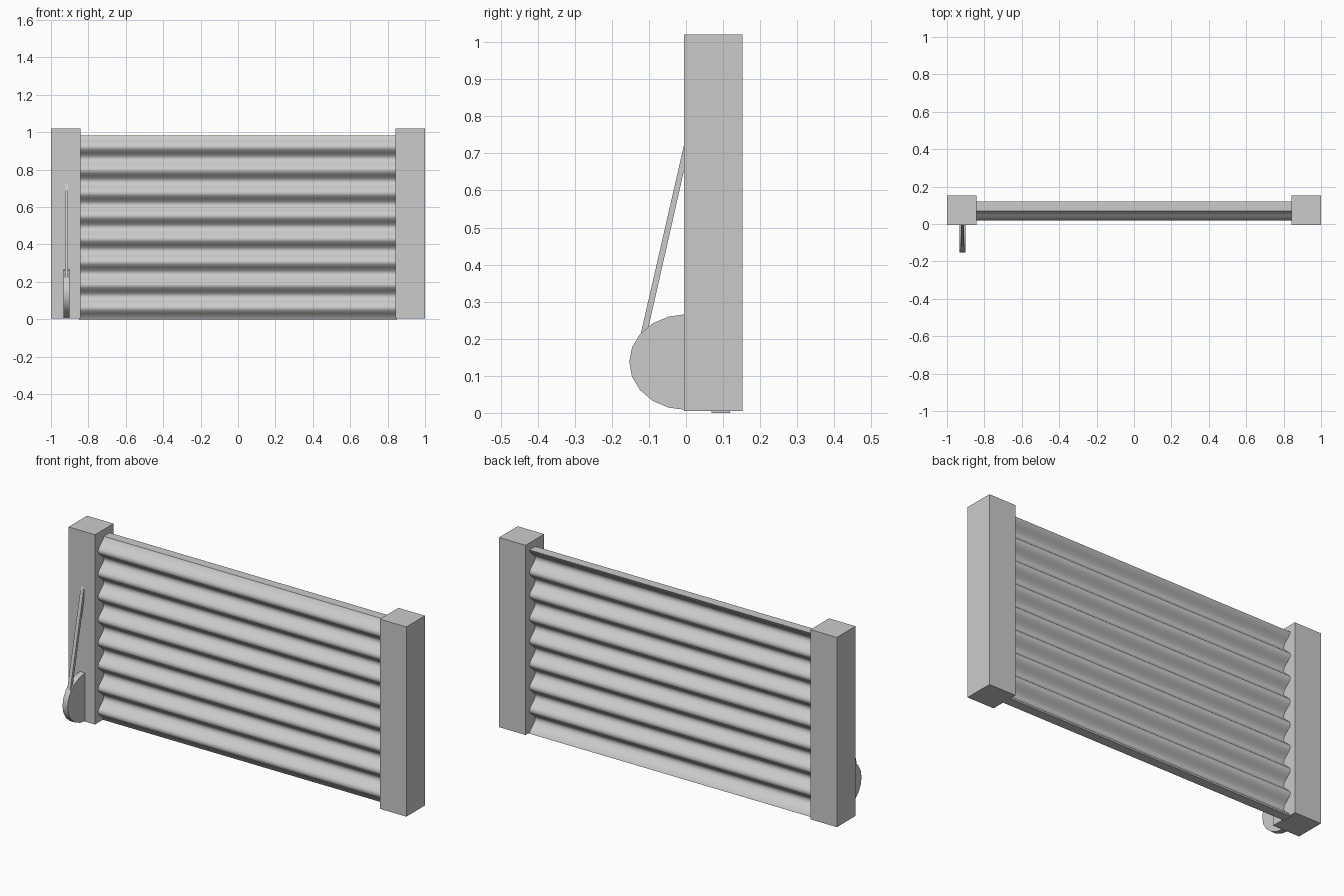
import bpy, bmesh, math

if "Cube" in bpy.data.objects:
    bpy.data.objects.remove(bpy.data.objects["Cube"])


def extrude_profile(name, profile, x0, x1, smooth=None):
    """Closed (y, z) profile extruded along x from x0 to x1."""
    bm = bmesh.new()
    a = [bm.verts.new((x0, y, z)) for y, z in profile]
    b = [bm.verts.new((x1, y, z)) for y, z in profile]
    n = len(profile)
    bm.faces.new(a)
    bm.faces.new(b[::-1])
    for i in range(n):
        j = (i + 1) % n
        bm.faces.new((a[i], b[i], b[j], a[j]))
    bmesh.ops.recalc_face_normals(bm, faces=bm.faces[:])
    me = bpy.data.meshes.new(name)
    bm.to_mesh(me)
    bm.free()
    ob = bpy.data.objects.new(name, me)
    bpy.context.collection.objects.link(ob)
    if smooth:
        bpy.ops.object.select_all(action='DESELECT')
        ob.select_set(True)
        bpy.context.view_layer.objects.active = ob
        bpy.ops.object.shade_smooth_by_angle(angle=math.radians(smooth))
    return ob


# Side posts
post = [(-0.005, 0.005), (0.152, 0.005), (0.152, 1.02), (-0.005, 1.02)]
extrude_profile("left_post", post, -1.0, -0.843)
extrude_profile("right_post", post, 0.843, 1.0)

# Corrugated shutter: front wave going up, back wave (same phase) going down
WAVES, STEPS, HEIGHT = 8, 8, 0.983
wave = [(0.045 + 0.025 * math.cos(2 * math.pi * i / STEPS),
         HEIGHT * i / (WAVES * STEPS)) for i in range(WAVES * STEPS + 1)]
sheet = wave + [(y + 0.05, z) for y, z in reversed(wave)]
extrude_profile("corrugated_shutter", sheet, -0.85, 0.85, smooth=58)

# Strap winder: half of a 20-sided oval disc
winder = [(-0.153 * math.sin(math.radians(18 * i)),
           0.137 + 0.129 * math.cos(math.radians(18 * i))) for i in range(11)]
winder += [(0.01, 0.008), (0.01, 0.266)]
extrude_profile("strap_winder", winder, -0.932, -0.902, smooth=30)

# Slanted strap from winder to post
strap = [(-0.124, 0.205), (-0.107, 0.205), (0.005, 0.70), (0.005, 0.768)]
extrude_profile("strap", strap, -0.926, -0.908)
